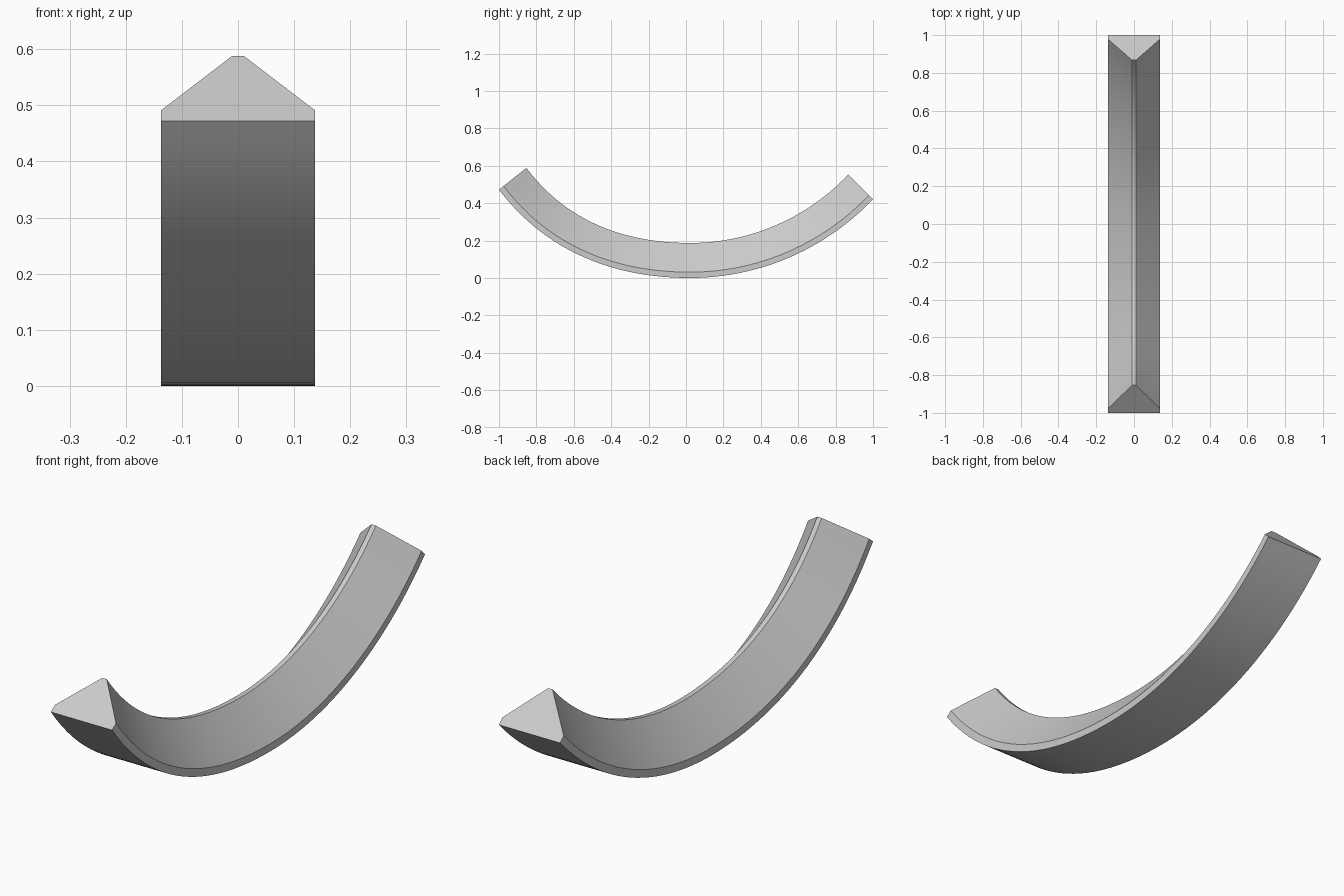
import bpy, bmesh, math
from mathutils import Vector
from mathutils.geometry import interpolate_bezier

cube = bpy.data.objects.get("Cube")
if cube:
    bpy.data.objects.remove(cube, do_unlink=True)

grey = bpy.data.materials.new("plain_grey")
grey.use_nodes = True
colour = (0.6, 0.6, 0.6, 1)
grey.diffuse_color = colour
grey.node_tree.nodes["Principled BSDF"].inputs["Base Color"].default_value = colour

# Underside path: two curve spans meeting at the lowest point
def span(a, ha, hb, b, steps):
    return interpolate_bezier(*[Vector((0, y, z)) for y, z in (a, ha, hb, b)], steps)

front = span((-1, 0.472), (-0.74, 0.13), (-0.37, 0), (0.02, 0), 25)
back = span((0.02, 0), (0.39, 0), (0.74, 0.15), (1, 0.42), 25)
path = front + back[1:]

# Cross-section: flat base, short sides, sloping to a narrow ridge
half = [(0.137, 0), (0.137, 0.031), (0.01, 0.187)]
section = half + [(-x, h) for x, h in reversed(half)]

bm = bmesh.new()
rings = []
for i, p in enumerate(path):
    t = (path[min(i + 1, len(path) - 1)] - path[max(i - 1, 0)]).normalized()
    up = Vector((0, -t.z, t.y))
    rings.append([bm.verts.new(p + up * h + Vector((x, 0, 0))) for x, h in section])

n = len(section)
for a, b in zip(rings, rings[1:]):
    for j in range(n):
        k = (j + 1) % n
        bm.faces.new((a[j], a[k], b[k], b[j]))
bm.faces.new(rings[0])
bm.faces.new(rings[-1][::-1])
bmesh.ops.recalc_face_normals(bm, faces=bm.faces)

mesh = bpy.data.meshes.new("curved_bar")
bm.to_mesh(mesh)
bm.free()
mesh.materials.append(grey)
bar = bpy.data.objects.new("curved_bar", mesh)
bpy.context.collection.objects.link(bar)

# Smooth along the bend, crisp at the section edges
bpy.ops.object.select_all(action="DESELECT")
bar.select_set(True)
bpy.context.view_layer.objects.active = bar
bpy.ops.object.shade_smooth_by_angle(angle=math.radians(30))
